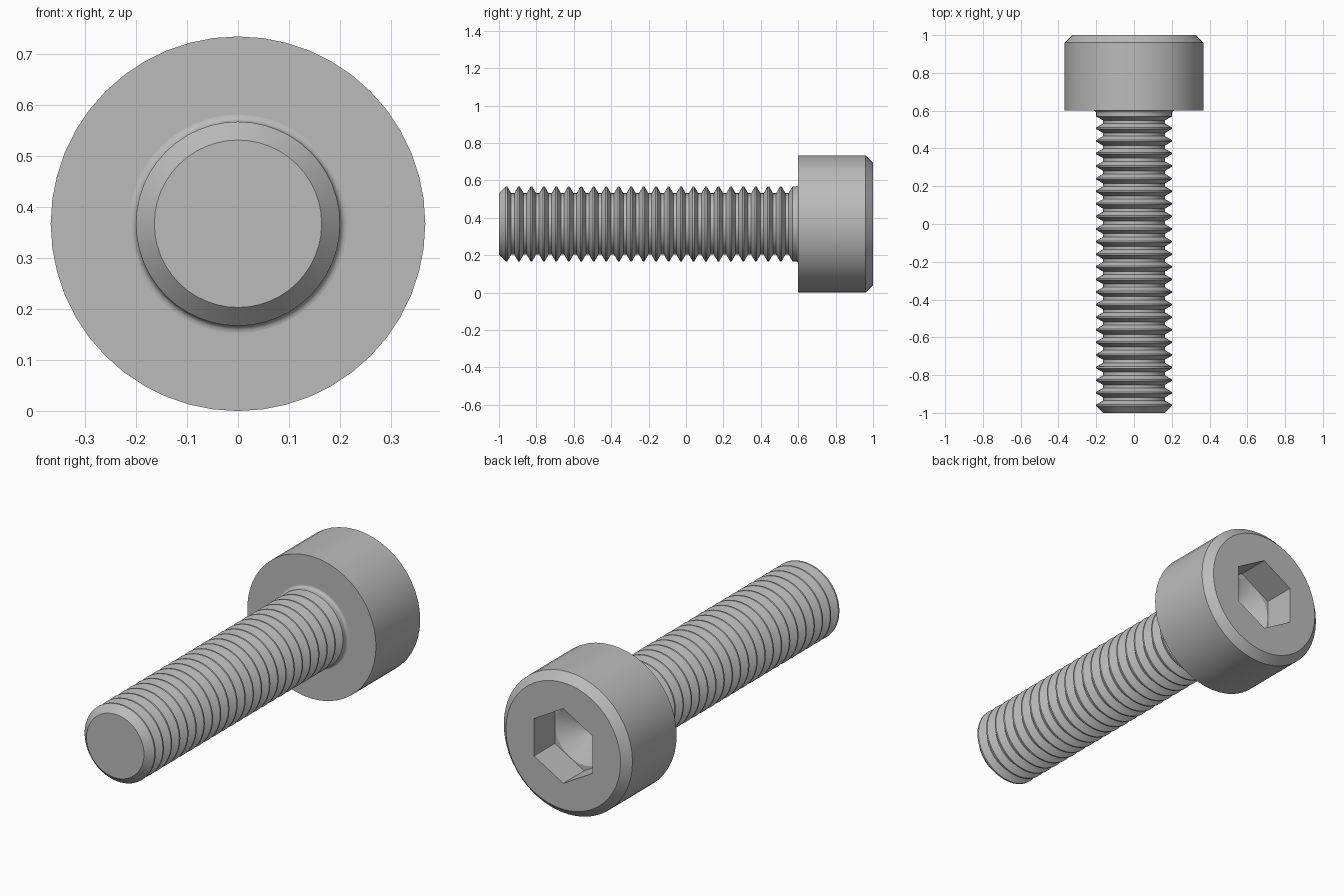
import bpy
import bmesh
from math import cos, sin, pi, radians
from mathutils import Matrix

cube = bpy.data.objects.get("Cube")
if cube:
    bpy.data.objects.remove(cube, do_unlink=True)

SIDES = 48
HEAD_R, SHANK_R, ROOT_R = 0.367, 0.2, 0.164
PITCH = 0.2 / 3
HEX_DEPTH = 0.17

steel = bpy.data.materials.new("grey_steel")
steel.use_nodes = True
GREY = (0.5, 0.5, 0.5, 1)
steel.diffuse_color = GREY
steel.node_tree.nodes["Principled BSDF"].inputs["Base Color"].default_value = GREY


def revolve(name, profile, sides=SIDES, start=0.0):
    """Turn (radius, y) points around the screw axis, capping both ends."""
    bm = bmesh.new()
    rings = []
    for r, y in profile:
        turn = [start + 2 * pi * i / sides for i in range(sides)]
        rings.append([bm.verts.new((r * cos(a), y, HEAD_R + r * sin(a))) for a in turn])
    for a, b in zip(rings, rings[1:]):
        for i in range(sides):
            j = (i + 1) % sides
            bm.faces.new((a[i], a[j], b[j], b[i]))
    bm.faces.new(rings[0])
    bm.faces.new(rings[-1])
    bmesh.ops.recalc_face_normals(bm, faces=bm.faces)
    mesh = bpy.data.meshes.new(name)
    bm.to_mesh(mesh)
    bm.free()
    mesh.materials.append(steel)
    obj = bpy.data.objects.new(name, mesh)
    bpy.context.collection.objects.link(obj)
    return obj


def smooth(obj):
    bpy.ops.object.select_all(action='DESELECT')
    obj.select_set(True)
    bpy.context.view_layer.objects.active = obj
    bpy.ops.object.shade_smooth_by_angle(angle=radians(28))


# Chamfered cylindrical head
head = revolve("head", [(HEAD_R, 0.6), (HEAD_R, 0.96), (HEAD_R - 0.04, 1.0)])

# Hexagonal socket with a drilled conical floor
floor_y = 1 - HEX_DEPTH
flat_r = 1 / 6
hex_cutter = revolve("hex_cutter", [(flat_r / cos(pi / 6), floor_y),
                                    (flat_r / cos(pi / 6), 1.1)], 6, pi / 6)
drill_cutter = revolve("drill_cutter", [(0.002, floor_y - 0.095), (0.164, floor_y),
                                        (0.164, floor_y + 0.05)])
for cutter in (hex_cutter, drill_cutter):
    cut = head.modifiers.new(cutter.name, 'BOOLEAN')
    cut.operation = 'DIFFERENCE'
    cut.solver = 'EXACT'
    cut.object = cutter
    bpy.context.view_layer.objects.active = head
    bpy.context.view_layer.update()
    bpy.ops.object.modifier_apply(modifier=cut.name)
    bpy.data.objects.remove(cutter, do_unlink=True)
smooth(head)

# Threaded shank: chamfered tip, ring-shaped grooves, plain neck
profile = [(ROOT_R, -1.0)]
crest, root = PITCH / 8, PITCH / 4
flank = (PITCH - crest - root) / 2
y = -1 + SHANK_R - ROOT_R
for i in range(23):
    profile += [(SHANK_R, y), (SHANK_R, y + crest),
                (ROOT_R, y + crest + flank), (ROOT_R, y + crest + flank + root)]
    y += PITCH
profile.append((SHANK_R, y))

# Small fillet where the neck meets the head
FILLET = 0.014
for i in range(6):
    a = i * pi / 10
    profile.append((SHANK_R + FILLET * (1 - cos(a)), 0.6 - FILLET + FILLET * sin(a)))
shank = revolve("threaded_shank", profile)
smooth(shank)
